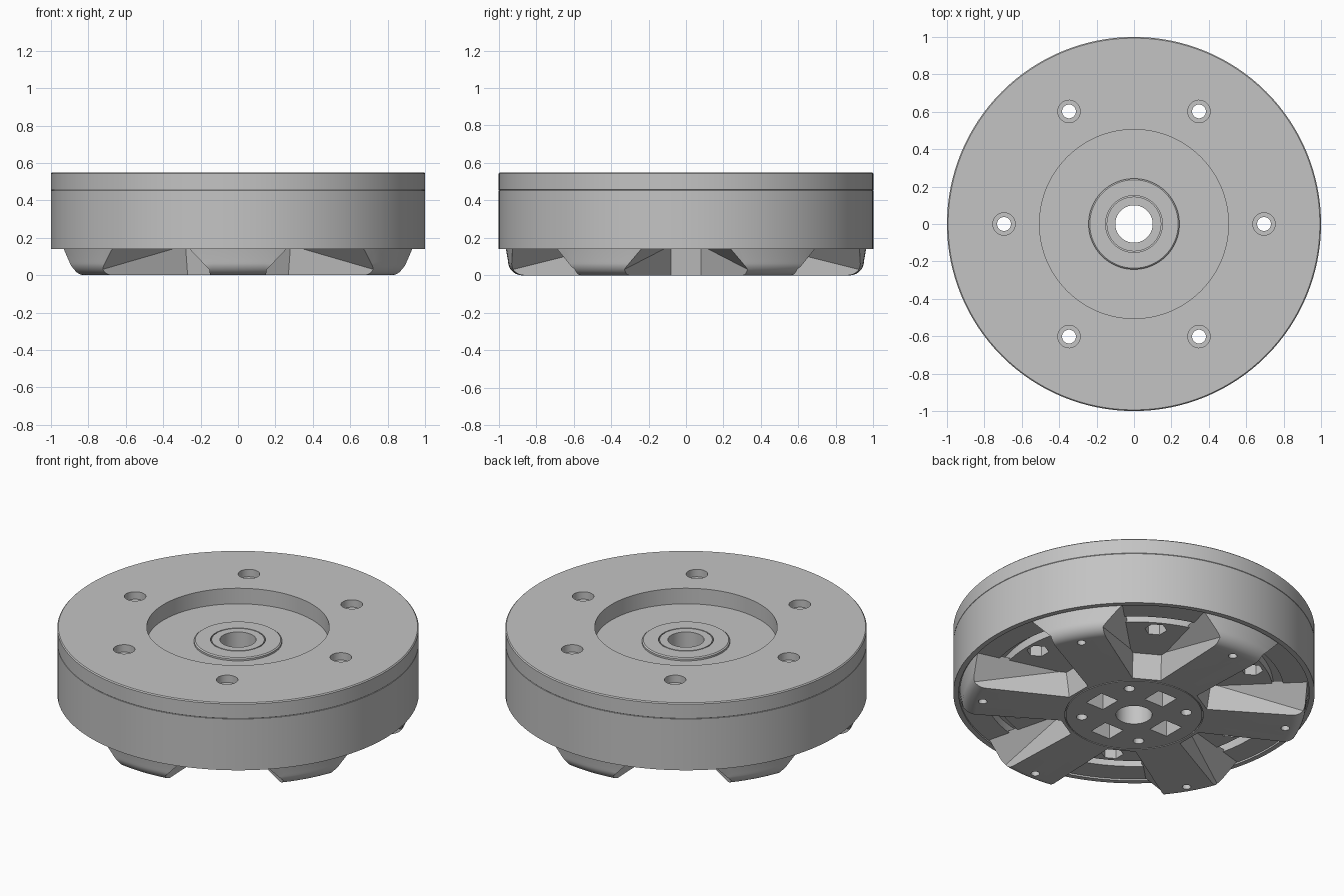
import bpy, bmesh
from math import sin, cos, pi, radians
from mathutils import Matrix, Vector

if "Cube" in bpy.data.objects:
    bpy.data.objects.remove(bpy.data.objects["Cube"])

metal = bpy.data.materials.new("grey_metal")
metal.use_nodes = True
grey = (0.55, 0.55, 0.55, 1)
metal.diffuse_color = grey
metal.node_tree.nodes["Principled BSDF"].inputs["Base Color"].default_value = grey


def make(name, bm):
    """Turn a bmesh into an object with clean normals."""
    bmesh.ops.recalc_face_normals(bm, faces=bm.faces)
    mesh = bpy.data.meshes.new(name)
    bm.to_mesh(mesh)
    bm.free()
    ob = bpy.data.objects.new(name, mesh)
    bpy.context.collection.objects.link(ob)
    mesh.materials.append(metal)
    return ob


def lathe(bm, profile, sides=128):
    """Revolve a closed (radius, height) profile about the z axis."""
    rings = [[bm.verts.new((r * cos(2 * pi * i / sides), r * sin(2 * pi * i / sides), z))
              for r, z in profile] for i in range(sides)]
    n = len(profile)
    for i in range(sides):
        a, b = rings[i], rings[(i + 1) % sides]
        for j in range(n):
            k = (j + 1) % n
            bm.faces.new((a[j], b[j], b[k], a[k]))


def prism(bm, radius, z0, z1, dist=0, angle=0, sides=32):
    """Upright prism placed at a polar position."""
    turn = Matrix.Rotation(radians(angle), 4, "Z")
    place = turn @ Matrix.Translation((dist, 0, (z0 + z1) / 2))
    bmesh.ops.create_cone(bm, cap_ends=True, segments=sides, radius1=radius,
                          radius2=radius, depth=z1 - z0, matrix=place)


def apply_bool(ob, bm, operation="DIFFERENCE"):
    """Apply a boolean with a temporary helper, then remove the helper."""
    helper = make("helper", bm)
    helper.hide_render = True
    mod = ob.modifiers.new("bool", "BOOLEAN")
    mod.operation, mod.object, mod.solver = operation, helper, "EXACT"
    bpy.context.view_layer.objects.active = ob
    bpy.ops.object.modifier_apply(modifier=mod.name)
    bpy.data.objects.remove(helper)


def smooth(ob):
    bpy.ops.object.select_all(action="DESELECT")
    ob.select_set(True)
    bpy.context.view_layer.objects.active = ob
    bpy.ops.object.shade_smooth_by_angle(angle=radians(13))


def turned(name, profile):
    bm = bmesh.new()
    lathe(bm, profile)
    return make(name, bm)


BORE, BOLT_R = 0.1, 0.695
bolts = range(0, 360, 60)
spokes = range(30, 390, 60)

# Drum body with a lipped, grooved underside
body = turned("drum_body", [
    (BORE, 0.15), (0.77, 0.15), (0.77, 0.2), (0.83, 0.2), (0.83, 0.15), (0.97, 0.15),
    (0.97, 0.14), (1, 0.14), (1, 0.453), (0.998, 0.455), (BORE, 0.455)])
cut = bmesh.new()
for a in bolts:
    prism(cut, 0.037, 0, 0.6, BOLT_R, a)
apply_bool(body, cut)

# Hexagonal nut pockets under the body
cut = bmesh.new()
for a in bolts:
    prism(cut, 0.062, 0.1, 0.23, BOLT_R, a, 6)
apply_bool(body, cut)

# Ring lid with counterbored bolt holes
lid = turned("ring_lid", [
    (0.505, 0.455), (0.998, 0.455), (1, 0.457), (1, 0.544), (0.994, 0.55), (0.505, 0.55)])
for radius, bottom in ((0.06, 0.505), (0.037, 0.4)):
    cut = bmesh.new()
    for a in bolts:
        prism(cut, radius, bottom, 0.6, BOLT_R, a)
    apply_bool(lid, cut)

# Shaft boss and inner sleeve
boss = turned("shaft_boss", [
    (0.152, 0.44), (0.243, 0.44), (0.243, 0.466), (0.236, 0.472), (0.152, 0.472)])
sleeve = turned("shaft_sleeve", [
    (BORE, 0.44), (0.146, 0.44), (0.146, 0.472), (BORE, 0.472)])

# Six-spoke foot: a star with sloping flanks
bm = bmesh.new()


def star_ring(z, hub, tip_half):
    pts = []
    for a in spokes:
        gap, arm = Matrix.Rotation(radians(a - 30), 3, "Z"), Matrix.Rotation(radians(a), 3, "Z")
        pts += [gap @ Vector((hub, -0.08, z)), gap @ Vector((hub, 0.08, z)),
                arm @ Vector((1.05, -tip_half, z)), arm @ Vector((1.05, tip_half, z))]
    return [bm.verts.new(p) for p in pts]


low, high = star_ring(0, 0.4, 0.156), star_ring(0.16, 0.423, 0.31)
for i in range(len(low)):
    j = (i + 1) % len(low)
    bm.faces.new((low[i], low[j], high[j], high[i]))
bm.faces.new(low[::-1])
bm.faces.new(high)
bm.normal_update()
bmesh.ops.triangulate(bm, faces=bm.faces, ngon_method="EAR_CLIP")
foot = make("spoked_foot", bm)

# Round the spoke tips with a turned outline
outline = bmesh.new()
tip = [(0.875 + 0.075 * sin(t * pi / 18), 0.075 - 0.075 * cos(t * pi / 18)) for t in range(10)]
lathe(outline, [(BORE, 0)] + tip + [(0.965, 0.159), (BORE, 0.159)])
apply_bool(foot, outline, "INTERSECT")

# Seam around the hub plate
cut = bmesh.new()
lathe(cut, [(0.377, -0.05), (0.383, -0.05), (0.383, 0.008), (0.377, 0.008)])
apply_bool(foot, cut)

# Spoke screw holes, hub holes and hub windows
cut = bmesh.new()
for a in spokes:
    prism(cut, 0.024, -0.1, 0.3, 0.85, a, 20)
for a in range(0, 360, 90):
    prism(cut, 0.03, -0.1, 0.3, 0.29, a + 45, 20)
    place = Matrix.Rotation(radians(a), 4, "Z") @ Matrix.Translation((0.23, 0, 0.1))
    bmesh.ops.create_cube(cut, size=1, matrix=place @ Matrix.Diagonal((0.12, 0.13, 0.4, 1)))
apply_bool(foot, cut)

for part in (body, lid, boss, sleeve, foot):
    smooth(part)
